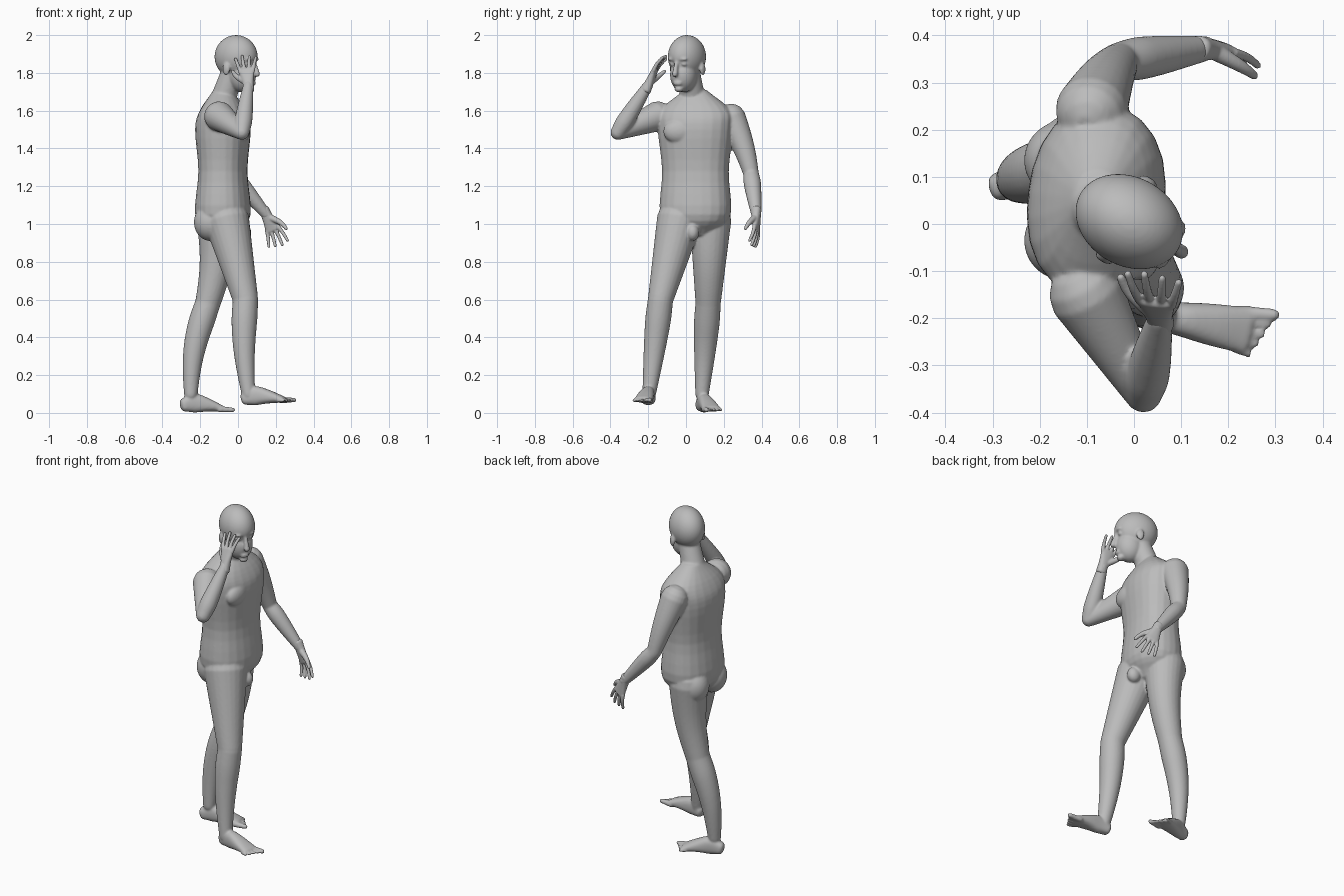
import bpy
import bmesh
import math
from mathutils import Matrix, Vector

if "Cube" in bpy.data.objects:
    bpy.data.objects.remove(bpy.data.objects["Cube"])

grey = (.5, .5, .5, 1)
skin = bpy.data.materials.new("matte grey")
skin.use_nodes = True
skin.diffuse_color = grey
skin.node_tree.nodes["Principled BSDF"].inputs["Base Color"].default_value = grey

UP = Vector((0, 0, 1))
FORWARD = Vector((1, 0, 0))
LEFT = Vector((0, 1, 0))


def spline(stations, steps=4):
    """Catmull-Rom curve through stations of x, y, z and two radii."""
    points = [Vector(station) for station in stations]
    points.insert(0, 2 * points[0] - points[1])
    points.append(2 * points[-1] - points[-2])
    curve = []
    for before, start, end, after in zip(points, points[1:], points[2:], points[3:]):
        leaving = (end - before) / 2
        arriving = (after - start) / 2
        for step in range(steps):
            t = step / steps
            ease = t * t * (3 - 2 * t)
            curve.append(start.lerp(end, ease) + leaving * (t * (1 - t) ** 2)
                         - arriving * (t * t * (1 - t)))
    curve.append(points[-2])
    return curve


def loft(bm, stations, ref=FORWARD, cap=1, square=2, mat=Matrix(), sides=24):
    """Closed tube with elliptical rings across the path and rounded ends."""
    path = spline(stations)
    last = len(path) - 1
    rings = []
    for index, station in enumerate(path):
        behind = path[max(index - 1, 0)].to_3d()
        ahead = path[min(index + 1, last)].to_3d()
        along = (ahead - behind).normalized()
        wide = (ref - along * ref.dot(along)).normalized()
        deep = along.cross(wide)
        radius_wide, radius_deep = station[3], station[4]
        tilts = [0]
        if index == 0:
            tilts = range(-75, 1, 25)
        elif index == last:
            tilts = range(0, 76, 25)
        for tilt in map(math.radians, tilts):
            reach = math.sin(tilt) * min(radius_wide, radius_deep) * cap
            centre = station.to_3d() + along * reach
            ring = []
            for side in range(sides):
                angle = math.tau * side / sides
                c, s = math.cos(angle), math.sin(angle)
                grow = math.cos(tilt) * (abs(c) ** square + abs(s) ** square) ** (-1 / square)
                offset = wide * (c * radius_wide) + deep * (s * radius_deep)
                ring.append(bm.verts.new(mat @ (centre + offset * grow)))
            rings.append(ring)
    for lower, upper in zip(rings, rings[1:]):
        for side in range(sides):
            after = (side + 1) % sides
            bm.faces.new((lower[side], lower[after], upper[after], upper[side]))
    bm.faces.new(rings[0][::-1])
    bm.faces.new(rings[-1])


def limb(bm, start, end, start_radius, end_radius, muscle=0, bow=(0, 0, 0), mat=Matrix()):
    """Tapered round limb; muscle swells it above the middle and bow bends it."""
    start, end, bow = Vector(start), Vector(end), Vector(bow)
    stations = []
    for step in range(6):
        t = step / 5
        radius = start_radius + (end_radius - start_radius) * t
        radius += muscle * math.sin(math.pi * t ** .6)
        centre = start.lerp(end, t) + bow * math.sin(math.pi * t)
        stations.append((*centre, radius, radius))
    loft(bm, stations, ref=LEFT if abs(end.y - start.y) < abs(end.x - start.x) else FORWARD, mat=mat)


def blob(bm, place, size):
    shape = Matrix.LocRotScale(Vector(place), None, Vector(size))
    bmesh.ops.create_uvsphere(bm, u_segments=48, v_segments=32, radius=1, matrix=shape)


def finish(bm, name, voxel, rounds):
    """Fuse the overlapping parts into one smooth skin."""
    bmesh.ops.recalc_face_normals(bm, faces=bm.faces)
    mesh = bpy.data.meshes.new(name)
    bm.to_mesh(mesh)
    bm.free()
    mesh.materials.append(skin)
    obj = bpy.data.objects.new(name, mesh)
    bpy.context.scene.collection.objects.link(obj)
    fuse = obj.modifiers.new("fuse", 'REMESH')
    fuse.mode = 'VOXEL'
    fuse.voxel_size = voxel
    fuse.use_smooth_shade = True
    relax = obj.modifiers.new("relax", 'SMOOTH')
    relax.factor = .5
    relax.iterations = rounds


def foot(bm, heel, yaw, pitch, inner):
    mat = Matrix.Translation(heel)
    mat @= Matrix.Rotation(math.radians(yaw), 4, 'Z')
    mat @= Matrix.Rotation(math.radians(-pitch), 4, 'Y')
    loft(bm, [(.02, 0, .04, .035, .03), (.08, 0, .05, .05, .035), (.15, 0, .04, .036, .044),
              (.23, 0, .02, .016, .05)], ref=UP, cap=.6, square=2.5, mat=mat)
    # toes, longest on the inner side
    for toe in range(5):
        y = inner * (.036 - .019 * toe)
        radius = .016 if toe == 0 else .011
        limb(bm, (.21, y, .017), (.28 - .01 * toe, y * 1.2, .014), radius, radius * .8, mat=mat)


def hand(name, wrist, fingers, thumb, side):
    along = Vector(fingers).normalized()
    across = Vector(thumb)
    across = (across - along * across.dot(along)).normalized()
    palm = across.cross(along) * side
    mat = Matrix.Translation(wrist) @ Matrix((across, palm, along)).transposed().to_4x4()
    bm = bmesh.new()
    loft(bm, [(0, 0, -.03, .027, .027), (0, 0, .02, .03, .022), (0, 0, .09, .043, .014)],
         cap=.6, square=2.4, mat=mat)
    for finger in range(4):
        x = .033 - .022 * finger
        length = .09 - .01 * abs(finger - 1)
        spread = (.28 - .19 * finger) * length
        limb(bm, (x, 0, .08), (x + spread, .02, .09 + length), .011, .008, bow=(0, -.005, 0), mat=mat)
    limb(bm, (.02, .005, .03), (.08, .035, .11), .018, .009, bow=(.01, 0, 0), mat=mat)
    finish(bm, name, .004, 3)


body = bmesh.new()

# skull and jaw, with eye sockets pressed in
blob(body, (0, 0, 1.885), (.12, .094, .115))
blob(body, (.035, 0, 1.79), (.077, .07, .093))
for vert in body.verts:
    for y in (-.036, .036):
        distance = (vert.co - Vector((.11, y, 1.847))).length
        vert.co.x -= .017 * math.exp(-(distance / .02) ** 2)

# face
for z in (1.74, 1.75):
    blob(body, (.1, 0, z), (.016, .025, .007))
blob(body, (.085, 0, 1.715), (.022, .024, .018))
limb(body, (.11, 0, 1.86), (.128, 0, 1.793), .009, .016)
for side in (-1, 1):
    blob(body, (.092, .036 * side, 1.846), (.014, .015, .011))
    blob(body, (.1, .032 * side, 1.872), (.016, .026, .009))
    blob(body, (-.008, .092 * side, 1.82), (.022, .011, .034))

# the whole head turns to its right
pose = Matrix.Translation((-.01, .005, 0)) @ Matrix.Rotation(math.radians(-30), 4, 'Z')
bmesh.ops.transform(body, matrix=pose, verts=body.verts)

# neck
limb(body, (-.1, .045, 1.6), (-.03, .015, 1.8), .07, .06)

# torso as height, depth and width, turned a little to its right
profile = [(.95, .08, .1), (1.05, .145, .187), (1.28, .128, .177), (1.5, .145, .2),
           (1.6, .12, .19), (1.7, .055, .07)]
loft(body, [(-.08, .05, *row) for row in profile], ref=Vector((1, -.12, 0)), cap=.3, square=2.3)

# chest, buttocks and groin
for y in (-.035, .135):
    blob(body, (.012 - .12 * y, y, 1.49), (.045, .085, .065))
    blob(body, (-.145, y, 1.01), (.088, .085, .1))
blob(body, (.03, .035, .955), (.04, .035, .045))

# right leg, stepping forward
knee, ankle = (.04, -.135, .6), (.055, -.195, .1)
limb(body, (-.06, -.035, 1.02), knee, .12, .067)
limb(body, knee, ankle, .067, .036, muscle=.008, bow=(-.015, 0, 0))
foot(body, (.016, -.187, .035), -10, 4, 1)

# left leg, trailing
knee, ankle = (-.16, .117, .58), (-.25, .085, .1)
limb(body, (-.11, .13, 1.02), knee, .11, .067, bow=(.02, 0, 0))
limb(body, knee, ankle, .067, .036, muscle=.008, bow=(-.025, 0, 0))
foot(body, (-.308, .073, .002), 16, 0, -1)

# right arm, raised to the brow
elbow, wrist = (.02, -.36, 1.485), (.055, -.2, 1.735)
limb(body, (-.1, -.15, 1.57), elbow, .08, .04)
limb(body, elbow, wrist, .04, .027, muscle=.01)
hand("right_hand", wrist, (-.1, .4, .9), (-1, .2, 0), 1)

# left arm, swinging forward
elbow, wrist = (-.03, .345, 1.265), (.15, .372, 1.05)
limb(body, (-.09, .24, 1.56), elbow, .077, .041, bow=(0, .01, 0))
limb(body, elbow, wrist, .041, .027, muscle=.008)
hand("left_hand", wrist, (.4, 0, -.9), (.9, -.3, .35), -1)

finish(body, "body", .006, 6)
